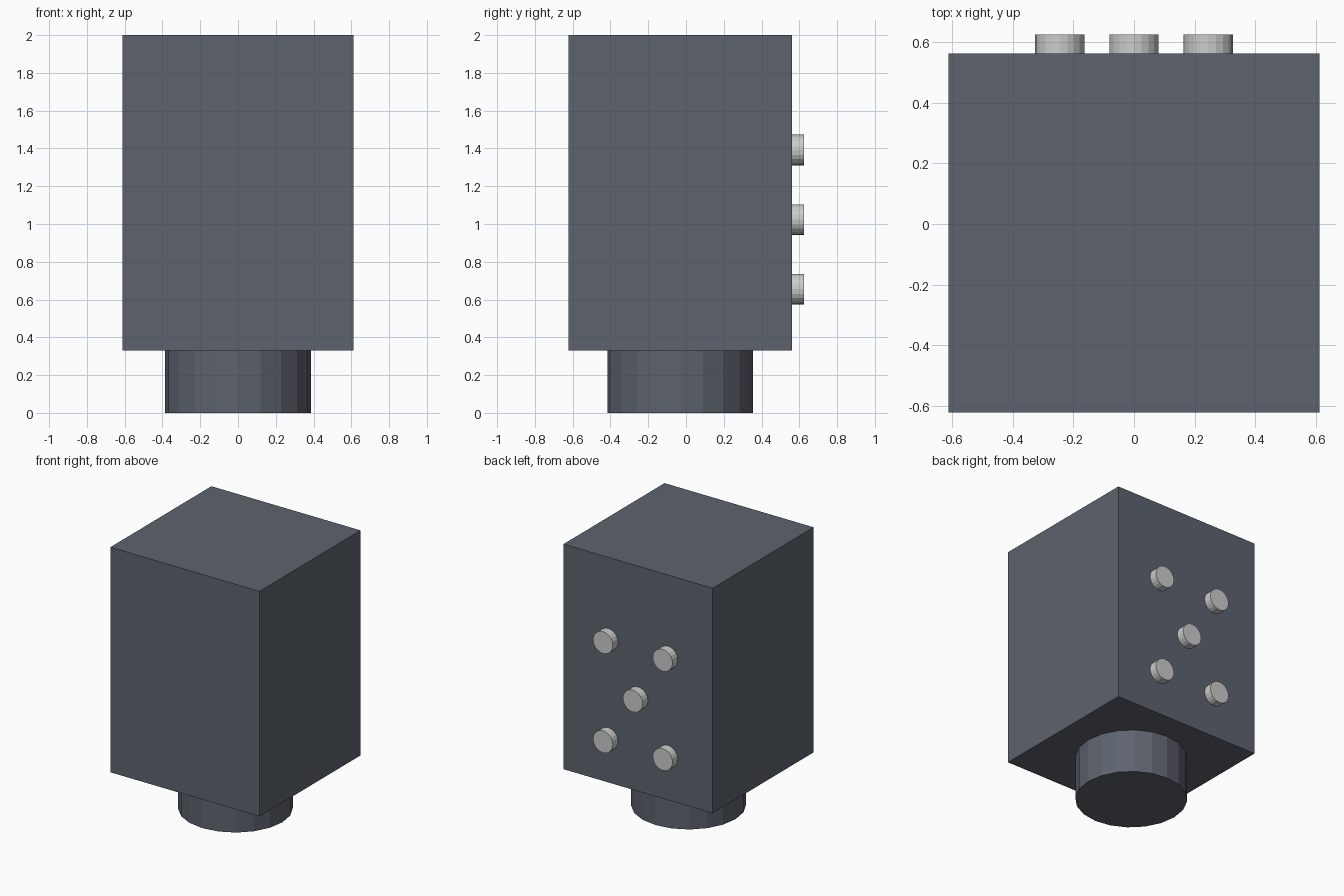
import bpy
from math import pi

if "Cube" in bpy.data.objects:
    bpy.data.objects.remove(bpy.data.objects["Cube"])

dark = bpy.data.materials.new("dark_grey")
dark.diffuse_color = (0.11, 0.125, 0.155, 1)
dark.use_nodes = True
dark.node_tree.nodes["Principled BSDF"].inputs["Base Color"].default_value = dark.diffuse_color


def cylinder(name, radius, depth, loc, rot=(0, 0, 0)):
    bpy.ops.mesh.primitive_cylinder_add(vertices=20, radius=radius, depth=depth,
                                        location=loc, rotation=rot)
    obj = bpy.context.object
    obj.name = name
    return obj


# Main box
bpy.ops.mesh.primitive_cube_add(size=1, location=(0, -0.03, 1.165))
body = bpy.context.object
body.name = "body"
body.scale = (1.224, 1.184, 1.67)
bpy.ops.object.transform_apply(location=False, rotation=False, scale=True)
body.data.materials.append(dark)

# Round base under the box
base = cylinder("base", 0.386, 0.33, (0, -0.03, 0.165))
base.data.materials.append(dark)

# Five studs on the back, one at the centre and four at the corners
spots = [(0, 0)] + [(sx, sz) for sx in (-1, 1) for sz in (-1, 1)]
for i, (sx, sz) in enumerate(spots):
    cylinder(f"stud_{i + 1}", 0.0815, 0.063,
             (0.245 * sx, 0.5925, 1.023 + 0.368 * sz), (pi / 2, 0, 0))
